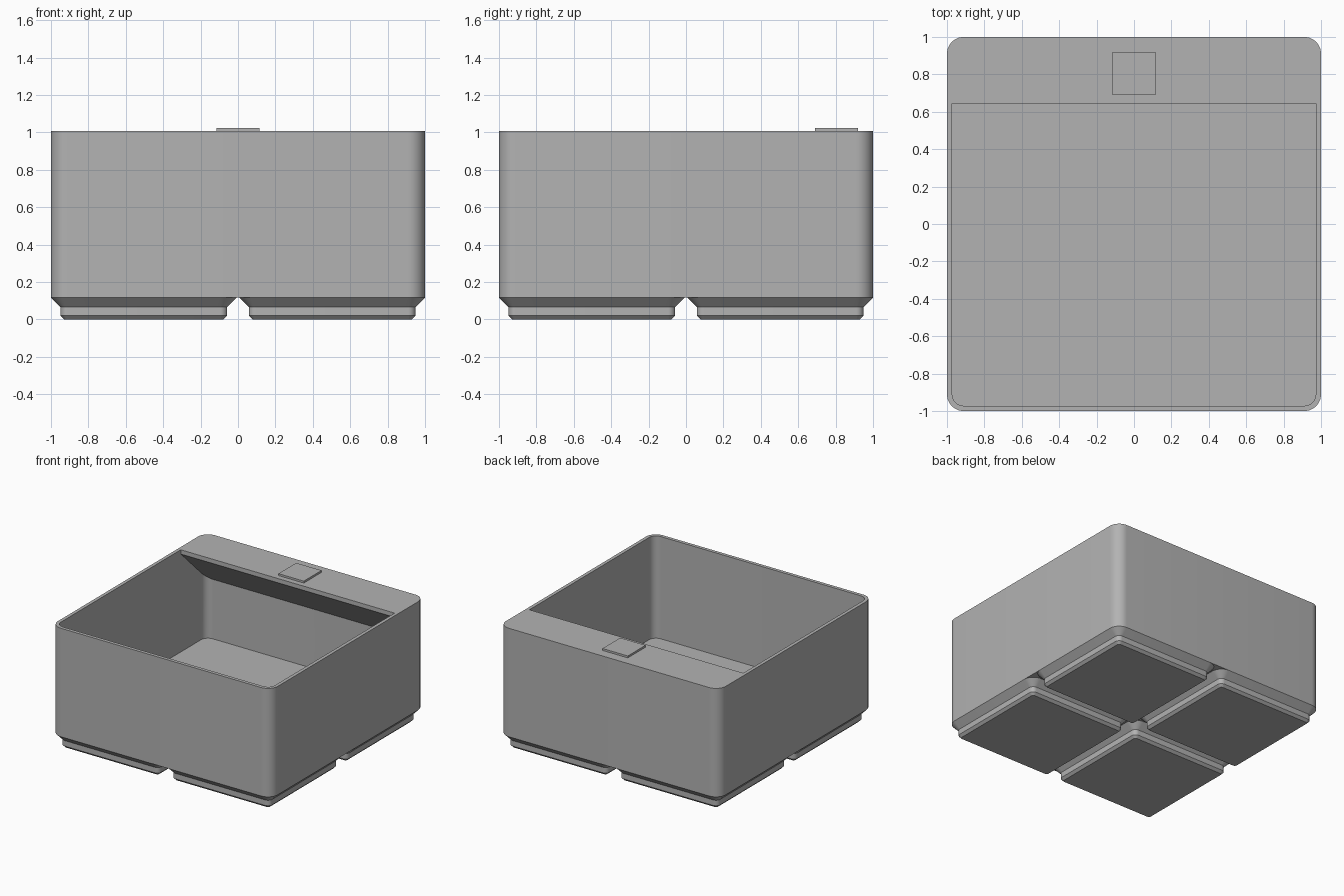
import bpy, bmesh, math

if "Cube" in bpy.data.objects:
    bpy.data.objects.remove(bpy.data.objects["Cube"])

grey = bpy.data.materials.new("plain_grey")
grey.diffuse_color = (0.45, 0.45, 0.45, 1)
grey.use_nodes = True
grey.node_tree.nodes["Principled BSDF"].inputs["Base Color"].default_value = grey.diffuse_color


def outline(half, radius, seg=10):
    """Rounded square outline, counter-clockwise."""
    pts = []
    for k in range(4):
        a0 = k * math.pi / 2
        cx = (half - radius) * (1 if k in (0, 3) else -1)
        cy = (half - radius) * (1 if k in (0, 1) else -1)
        for i in range(seg + 1):
            a = a0 + i * math.pi / 2 / seg
            pts.append((cx + radius * math.cos(a), cy + radius * math.sin(a)))
    return pts


def finish(name, bm, loc=(0, 0, 0)):
    bmesh.ops.recalc_face_normals(bm, faces=bm.faces)
    me = bpy.data.meshes.new(name)
    bm.to_mesh(me)
    bm.free()
    me.materials.append(grey)
    ob = bpy.data.objects.new(name, me)
    ob.location = loc
    bpy.context.collection.objects.link(ob)
    return ob


def loft(name, rings, loc=(0, 0, 0)):
    """Capped stack of rounded squares given as (z, half, radius)."""
    bm = bmesh.new()
    loops = [[bm.verts.new((x, y, z)) for x, y in outline(h, r)] for z, h, r in rings]
    n = len(loops[0])
    for a, b in zip(loops, loops[1:]):
        for i in range(n):
            j = (i + 1) % n
            bm.faces.new((a[i], a[j], b[j], b[i]))
    bm.faces.new(loops[0])
    bm.faces.new(loops[-1])
    return finish(name, bm, loc)


def prism(name, profile, half):
    """Extrude a (y, z) profile along x."""
    bm = bmesh.new()
    f = bm.faces.new([bm.verts.new((-half, y, z)) for y, z in profile])
    new = bmesh.ops.extrude_face_region(bm, geom=[f])["geom"]
    verts = [v for v in new if isinstance(v, bmesh.types.BMVert)]
    bmesh.ops.translate(bm, verts=verts, vec=(2 * half, 0, 0))
    return finish(name, bm)


def subtract(ob, cutter):
    m = ob.modifiers.new("cut", "BOOLEAN")
    m.operation = "DIFFERENCE"
    m.solver = "EXACT"
    m.object = cutter
    bpy.context.view_layer.objects.active = ob
    bpy.ops.object.modifier_apply(modifier=m.name)
    bpy.data.objects.remove(cutter)


def smooth(ob):
    bpy.ops.object.select_all(action="DESELECT")
    ob.select_set(True)
    bpy.context.view_layer.objects.active = ob
    bpy.ops.object.shade_smooth_by_angle(angle=math.radians(25))


TOP, BASE, FLOOR = 1.008, 0.117, 0.168

# bin: rounded box, hollowed except for the sloped label shelf at the back
body = loft("bin_body", [(BASE, 1.0, 0.09), (TOP, 1.0, 0.09)])
cavity = loft("cavity_cutter", [(FLOOR, 0.972, 0.062), (TOP + 0.1, 0.972, 0.062)])
shelf = prism("shelf_cutter", [(0.645, TOP + 0.2), (0.645, TOP - 0.035),
                               (1.1, TOP - 0.475), (1.1, TOP + 0.2)], 1.2)
subtract(cavity, shelf)
subtract(body, cavity)
smooth(body)

# four stepped feet
for sx in (-1, 1):
    for sy in (-1, 1):
        foot = loft("foot", [(0, 0.426, 0.019), (0.02, 0.4455, 0.038),
                             (0.065, 0.4455, 0.038), (BASE, 0.497, 0.09)],
                    (sx * 0.503, sy * 0.503, 0))
        smooth(foot)

# label plate on the shelf
prism("label_plate", [(0.69, TOP - 0.01), (0.92, TOP - 0.01),
                      (0.92, 1.024), (0.69, 1.024)], 0.115)
